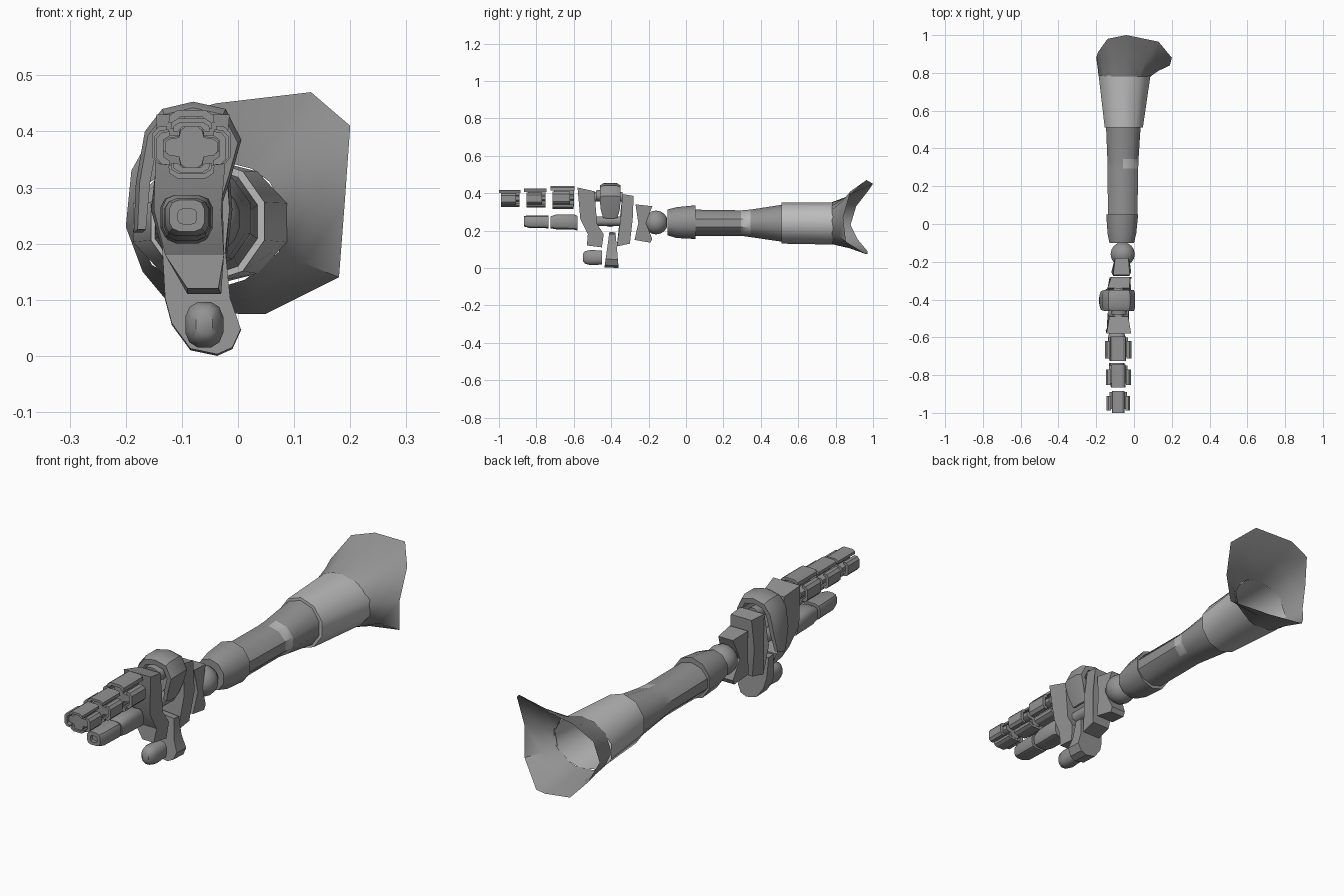
import bpy, bmesh, math


def material(name, v):
    m = bpy.data.materials.new(name)
    m.diffuse_color = (v, v, v, 1)
    return m


GREY = material("mid grey", 0.29)
LIGHT = material("light grey", 0.5)


def finish(name, verts, faces, mats=(GREY,), angle=40):
    me = bpy.data.meshes.new(name)
    me.from_pydata(verts, [], faces)
    ob = bpy.data.objects.new(name, me)
    bpy.context.collection.objects.link(ob)
    for m in mats:
        me.materials.append(m)
    bm = bmesh.new()
    bm.from_mesh(me)
    bmesh.ops.recalc_face_normals(bm, faces=bm.faces)
    bm.to_mesh(me)
    bm.free()
    bpy.ops.object.select_all(action='DESELECT')
    ob.select_set(True)
    bpy.context.view_layer.objects.active = ob
    bpy.ops.object.shade_smooth_by_angle(angle=math.radians(angle))
    return ob


def loft(name, rings, mats=(GREY,), caps=(True, True), angle=40):
    n = len(rings[0])
    verts = [p for r in rings for p in r]
    faces = [(i * n + j, i * n + (j + 1) % n, (i + 1) * n + (j + 1) % n, (i + 1) * n + j)
             for i in range(len(rings) - 1) for j in range(n)]
    if caps[0]:
        faces.append(tuple(range(n))[::-1])
    if caps[1]:
        faces.append(tuple(range(len(verts) - n, len(verts))))
    return finish(name, verts, faces, mats, angle)


def ring(y, x0, x1, z0, z1, n=10, power=1.0):
    """Rounded cross-section at y filling the given box; power < 1 is squarer."""
    out = []
    for i in range(n):
        a = 2 * math.pi * (i + 0.5) / n
        c, s = math.cos(a), math.sin(a)
        c = math.copysign(abs(c) ** power, c)
        s = math.copysign(abs(s) ** power, s)
        out.append([c, y, s])
    mx = max(p[0] for p in out)
    mz = max(p[2] for p in out)
    return [((x0 + x1) / 2 + p[0] / mx * (x1 - x0) / 2, y,
             (z0 + z1) / 2 + p[2] / mz * (z1 - z0) / 2) for p in out]


def tube(name, boxes, n=10, power=1.0, **kw):
    return loft(name, [ring(*b, n=n, power=power) for b in boxes], **kw)


def slab(name, pts):
    """Side profile of (y, z, x0, x1) points with its own width at each point."""
    return loft(name, [[(p[2], p[0], p[1]) for p in pts],
                       [(p[3], p[0], p[1]) for p in pts]], angle=25)


def plate(name, section, y0, y1, ymid_inset=0.0):
    """Closed (x, z) section drawn out along y."""
    return loft(name, [[(x, y0, z) for x, z in section],
                       [(x, y1, z) for x, z in section]], angle=30)


# Forearm: cuff, long tube with a light patch, light sleeve
tube("wrist_cuff", [(-0.10, -0.13, 0.0, 0.175, 0.312), (-0.05, -0.14, 0.012, 0.16, 0.325),
                    (0.05, -0.147, 0.022, 0.155, 0.335)])
arm = tube("forearm_tube", [(0.03, -0.138, 0.018, 0.17, 0.312), (0.295, -0.14, 0.022, 0.172, 0.308),
                            (0.345, -0.141, 0.024, 0.165, 0.312), (0.515, -0.148, 0.035, 0.14, 0.338)],
           mats=(GREY, LIGHT))
for f in arm.data.polygons:
    c = f.center
    if 0.3 < c.y < 0.34 and c.x > -0.07 and c.z > 0.18:
        f.material_index = 1
SLEEVE_END = (-0.187, 0.087, 0.125, 0.35)
tube("forearm_sleeve", [(0.51, -0.155, 0.047, 0.13, 0.35), (0.785, *SLEEVE_END)],
     mats=(LIGHT,), caps=(True, False))

# Flared elbow opening with an uneven rim
rim = [(0.18, 0.855, 0.14), (0.19, 0.84, 0.27), (0.2, 0.88, 0.41), (0.13, 0.965, 0.47),
       (-0.04, 1.0, 0.45), (-0.14, 0.98, 0.42), (-0.19, 0.91, 0.33), (-0.2, 0.88, 0.23),
       (-0.17, 0.92, 0.15), (-0.12, 0.97, 0.09), (0.0, 0.97, 0.075), (0.05, 0.96, 0.075)]
cx, cz, rx, rz = -0.05, 0.2375, 0.138, 0.114
base, mid = [], []
for x, y, z in rim:
    a = math.atan2((z - cz) / rz, (x - cx) / rx)
    b = (cx + rx * math.cos(a), 0.78, cz + rz * math.sin(a))
    base.append(b)
    mid.append((b[0] + (x - b[0]) * 0.4, b[1] + (y - b[1]) * 0.5, b[2] + (z - b[2]) * 0.42))
loft("elbow_flare", [base, mid, rim], caps=(False, False), angle=50)

# Wrist ball
balls = []
for i in range(1, 8):
    a = math.pi * i / 8
    r, y = 0.064 * math.sin(a), -0.16 - 0.064 * math.cos(a)
    balls.append((y, -0.06 - r, -0.06 + r, 0.243 - r, 0.243 + r))
tube("wrist_ball", balls, n=16)

# Hand plates, from the wrist forward
slab("wrist_plate", [(-0.27, 0.34, -0.11, -0.022), (-0.18, 0.33, -0.1, -0.03),
                     (-0.215, 0.24, -0.11, -0.02), (-0.18, 0.155, -0.1, -0.03),
                     (-0.19, 0.135, -0.1, -0.03), (-0.275, 0.15, -0.11, -0.025),
                     (-0.255, 0.24, -0.12, -0.015)])
slab("rear_palm", [(-0.34, 0.395, -0.14, -0.025), (-0.28, 0.385, -0.12, -0.02),
                   (-0.285, 0.26, -0.13, -0.01), (-0.30, 0.13, -0.11, -0.025),
                   (-0.37, 0.115, -0.115, -0.03), (-0.35, 0.26, -0.155, -0.015)])
slab("front_palm", [(-0.58, 0.43, -0.145, -0.015), (-0.49, 0.41, -0.13, -0.03),
                    (-0.475, 0.235, -0.14, -0.03), (-0.44, 0.18, -0.13, -0.025),
                    (-0.45, 0.11, -0.09, -0.03), (-0.53, 0.12, -0.09, -0.035),
                    (-0.525, 0.18, -0.13, -0.025), (-0.565, 0.26, -0.15, -0.03)])

# Arched knuckle guard over the middle of the hand
outer = [(-0.186, 0.22), (-0.182, 0.31), (-0.166, 0.4), (-0.135, 0.44), (-0.08, 0.453),
         (-0.022, 0.44), (0.006, 0.385), (-0.012, 0.32), (-0.03, 0.265)]
inner = [(-0.045, 0.27), (-0.032, 0.32), (-0.016, 0.38), (-0.035, 0.42), (-0.08, 0.43),
         (-0.125, 0.42), (-0.147, 0.39), (-0.162, 0.31), (-0.17, 0.22)]
arch = outer + inner


def guard_ring(y, shrink):
    return [(-0.085 + (x + 0.085) * shrink, y + (max(0, 0.33 - z) * (0.25 if y < -0.4 else -0.25)),
             0.3 + (z - 0.3) * shrink) for x, z in arch]


loft("knuckle_guard", [guard_ring(-0.46, 0.93), guard_ring(-0.44, 1.0),
                       guard_ring(-0.37, 1.0), guard_ring(-0.35, 0.93)], angle=30)

# Joint rods linking the palm plates
for i, z in enumerate((0.25, 0.38)):
    tube("palm_rod_%d" % i, [(-0.49, -0.11, -0.055, z - 0.026, z + 0.026),
                             (-0.34, -0.11, -0.055, z - 0.026, z + 0.026)], n=12)
tube("knuckle_pin", [(-0.48, -0.12, -0.04, 0.36, 0.415), (-0.44, -0.125, -0.035, 0.35, 0.42)], n=12)

# Thumb: broad base plate and rounded tip
thumb = [(-0.135, 0.19), (-0.13, 0.1), (-0.118, 0.055), (-0.085, 0.01), (-0.037, 0.0),
         (-0.01, 0.012), (0.005, 0.045), (-0.014, 0.1), (-0.022, 0.18)]
loft("thumb_base", [[(x, -0.436 + 0.14 * z, z + 0.003) for x, z in thumb],
                    [(x, -0.36 - 0.09 * z, z) for x, z in thumb]], angle=25)
tube("thumb_tip", [(-0.552, -0.075, -0.045, 0.038, 0.075), (-0.54, -0.087, -0.033, 0.023, 0.09),
                   (-0.51, -0.094, -0.026, 0.015, 0.096), (-0.45, -0.092, -0.028, 0.018, 0.093)],
     n=12, power=0.8)

# Upper finger: three segments, each a cross core with four curved shells
CX = -0.083
for i, (y0, y1, h, cz) in enumerate([(-1.0, -0.885, 0.045, 0.372), (-0.865, -0.745, 0.05, 0.374),
                                     (-0.725, -0.595, 0.061, 0.377)]):
    s = h / 0.045
    w = 0.062 + 0.008 * i / 2
    k = 0.033 + 0.004 * i
    tube("finger_core_wide_%d" % i, [(y0 + 0.02, CX - w * 0.75, CX + w * 0.75, cz - 0.017, cz + 0.017),
                                     (y1 - 0.005, CX - w * 0.75, CX + w * 0.75, cz - 0.017, cz + 0.017)],
         n=12, power=0.5)
    tube("finger_core_tall_%d" % i, [(y0 + 0.02, CX - 0.022, CX + 0.022, cz - h * 0.8, cz + h * 0.8),
                                     (y1 - 0.005, CX - 0.022, CX + 0.022, cz - h * 0.8, cz + h * 0.8)],
         n=12, power=0.5)
    # shell section across (u) and outward (v)
    shell = [(-1, 0.62), (-0.95, 0.85), (-0.6, 1), (0.6, 1), (0.95, 0.85), (1, 0.62),
             (0.75, 0.62), (0.5, 0.8), (-0.5, 0.8), (-0.75, 0.62)]
    for side in (1, -1):
        tag = "%d_%s" % (i, "a" if side > 0 else "b")
        trim = 0.0 if side > 0 else 0.012
        plate("finger_shell_" + tag, [(CX + u * k, cz + side * v * h) for u, v in shell],
              y0 + trim, y1 - trim / 2)
        plate("finger_cheek_" + tag, [(CX + side * v * w, cz - 0.002 + u * 0.03 * s ** 0.5)
                                      for u, v in shell], y0 + 0.012, y1 - 0.025)

# Lower finger: two tapered segments, with a small inset in the tip
tube("lower_finger_base", [(-0.725, -0.13, -0.052, 0.212, 0.275), (-0.69, -0.135, -0.048, 0.206, 0.287),
                           (-0.6, -0.138, -0.045, 0.205, 0.287), (-0.58, -0.132, -0.05, 0.2, 0.278)],
     n=12, power=0.6)
tube("lower_finger_tip", [(-0.85, -0.107, -0.074, 0.235, 0.262), (-0.865, -0.107, -0.074, 0.235, 0.262),
                          (-0.865, -0.122, -0.06, 0.222, 0.278), (-0.84, -0.13, -0.052, 0.214, 0.281),
                          (-0.735, -0.132, -0.05, 0.212, 0.28)], n=12, power=0.6, angle=35)
